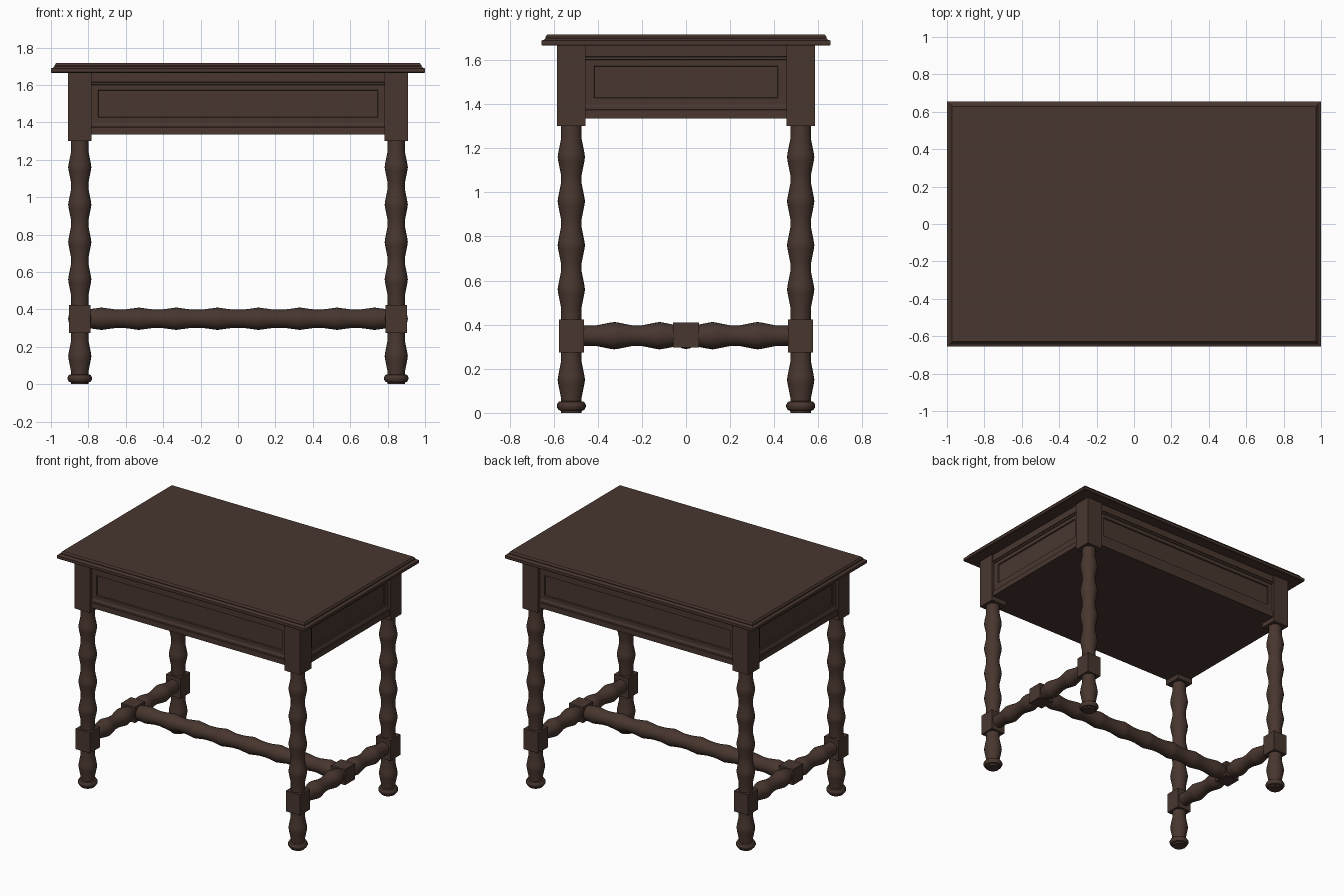
import bpy, bmesh, math
from mathutils import Matrix, Vector

if "Cube" in bpy.data.objects:
    bpy.data.objects.remove(bpy.data.objects["Cube"])

wood = bpy.data.materials.new("dark brown wood")
wood.diffuse_color = (0.065, 0.037, 0.028, 1)
wood.use_nodes = True
wood.node_tree.nodes["Principled BSDF"].inputs["Base Color"].default_value = wood.diffuse_color


def finish(name, bm, smooth=False):
    bmesh.ops.recalc_face_normals(bm, faces=bm.faces[:])
    me = bpy.data.meshes.new(name)
    bm.to_mesh(me)
    bm.free()
    me.materials.append(wood)
    ob = bpy.data.objects.new(name, me)
    bpy.context.collection.objects.link(ob)
    if smooth:
        bpy.ops.object.select_all(action='DESELECT')
        ob.select_set(True)
        bpy.context.view_layer.objects.active = ob
        bpy.ops.object.shade_smooth_by_angle(angle=math.radians(35))
    return ob


def box(name, lo, hi):
    bm = bmesh.new()
    bmesh.ops.create_cube(bm, size=1)
    for v in bm.verts:
        v.co = Vector([hi[i] if v.co[i] > 0 else lo[i] for i in range(3)])
    return finish(name, bm)


def block(name, c, h):
    return box(name, [c[i] - h[i] for i in range(3)], [c[i] + h[i] for i in range(3)])


def stack(rings, sides, point):
    """Loft closed rings; point(ring, k) gives a coordinate."""
    bm = bmesh.new()
    vs = [[bm.verts.new(point(r, k)) for k in range(sides)] for r in rings]
    for a, b in zip(vs, vs[1:]):
        for k in range(sides):
            n = (k + 1) % sides
            bm.faces.new((a[k], a[n], b[n], b[k]))
    bm.faces.new(vs[0][::-1])
    bm.faces.new(vs[-1])
    return bm


def moulded(hx, hy, profile):
    corners = ((-1, -1), (1, -1), (1, 1), (-1, 1))
    return stack(profile, 4, lambda r, k: (corners[k][0] * (hx - r[0]),
                                           corners[k][1] * (hy - r[0]), r[1]))


def turned(name, profile, matrix):
    n = 24
    bm = stack(profile, n, lambda r, k: (r[0] * math.cos(2 * math.pi * k / n),
                                         r[0] * math.sin(2 * math.pi * k / n), r[1]))
    bm.transform(matrix)
    return finish(name, bm, True)


def bulges(start, end, peaks, lo=0.047, hi=0.062):
    """Turned profile with a swelling at each peak."""
    pts = [(lo, start)]
    for p in peaks:
        pts += [(lo, p - 0.08), (hi - 0.003, p - 0.02), (hi, p),
                (hi - 0.003, p + 0.02), (lo, p + 0.08)]
    pts.append((lo, end))
    return pts


# Table top with stepped edge
finish("table_top", moulded(1.0, 0.656, [
    (0.004, 1.665), (0, 1.669), (0, 1.688), (0.012, 1.692),
    (0.018, 1.698), (0.018, 1.704), (0.027, 1.716)]))

# Apron with mouldings and a sunk panel on each side
bm = moulded(0.9, 0.574, [
    (0, 1.335), (0, 1.373), (0.006, 1.375), (0.006, 1.387), (0.012, 1.40),
    (0.012, 1.60), (0.006, 1.602), (0.006, 1.614), (0, 1.616), (0, 1.666)])
bm.normal_update()
fields = [f for f in bm.faces if abs(f.calc_center_median().z - 1.5) < 0.01
          and abs(f.normal.z) < 0.1]
bmesh.ops.inset_individual(bm, faces=fields, thickness=0.02)
for f in fields:
    axis, half = (1, 0.417) if abs(f.normal.x) > 0.5 else (0, 0.748)
    for v in f.verts:
        v.co[axis] = math.copysign(half, v.co[axis])
        v.co.z = 1.573 if v.co.z > 1.5 else 1.427
bm.normal_update()
bmesh.ops.inset_individual(bm, faces=fields, thickness=0.004, depth=-0.008)
finish("apron", bm)

# Legs: square post, turned shaft, square joint, turned foot
LX, LY, SZ = 0.846, 0.52, 0.35
shaft = bulges(0.42, 1.31, (0.56, 0.76, 0.96, 1.16))
foot = [(0.046, 0), (0.048, 0.01), (0.058, 0.013), (0.066, 0.027), (0.066, 0.036),
        (0.058, 0.05), (0.046, 0.053)] + bulges(0.06, 0.28, (0.15,))
for sx, xn in ((-1, "left"), (1, "right")):
    for sy, yn in ((-1, "front"), (1, "back")):
        c = (sx * LX, sy * LY)
        tag = f"{yn}_{xn}_leg"
        m = Matrix.Translation((*c, 0))
        block(tag + "_post", (*c, 1.483), (0.064, 0.064, 0.183))
        turned(tag + "_shaft", shaft, m)
        block(tag + "_joint", (*c, 0.349), (0.057, 0.057, 0.075))
        turned(tag + "_foot", foot, m)

    # Side stretcher with a central joint
    turned(xn + "_side_stretcher", bulges(-0.48, 0.48, (-0.325, -0.12, 0.12, 0.325)),
           Matrix.Translation((sx * LX, 0, SZ)) @ Matrix.Rotation(-math.pi / 2, 4, 'X'))
    block(xn + "_stretcher_joint", (sx * LX, 0, 0.353), (0.057, 0.058, 0.057))

# Long middle stretcher
turned("middle_stretcher",
       bulges(-0.82, 0.82, (-0.73, -0.53, -0.33, -0.11, 0.11, 0.33, 0.53, 0.73), 0.049, 0.06),
       Matrix.Translation((0, 0, SZ)) @ Matrix.Rotation(math.pi / 2, 4, 'Y'))
